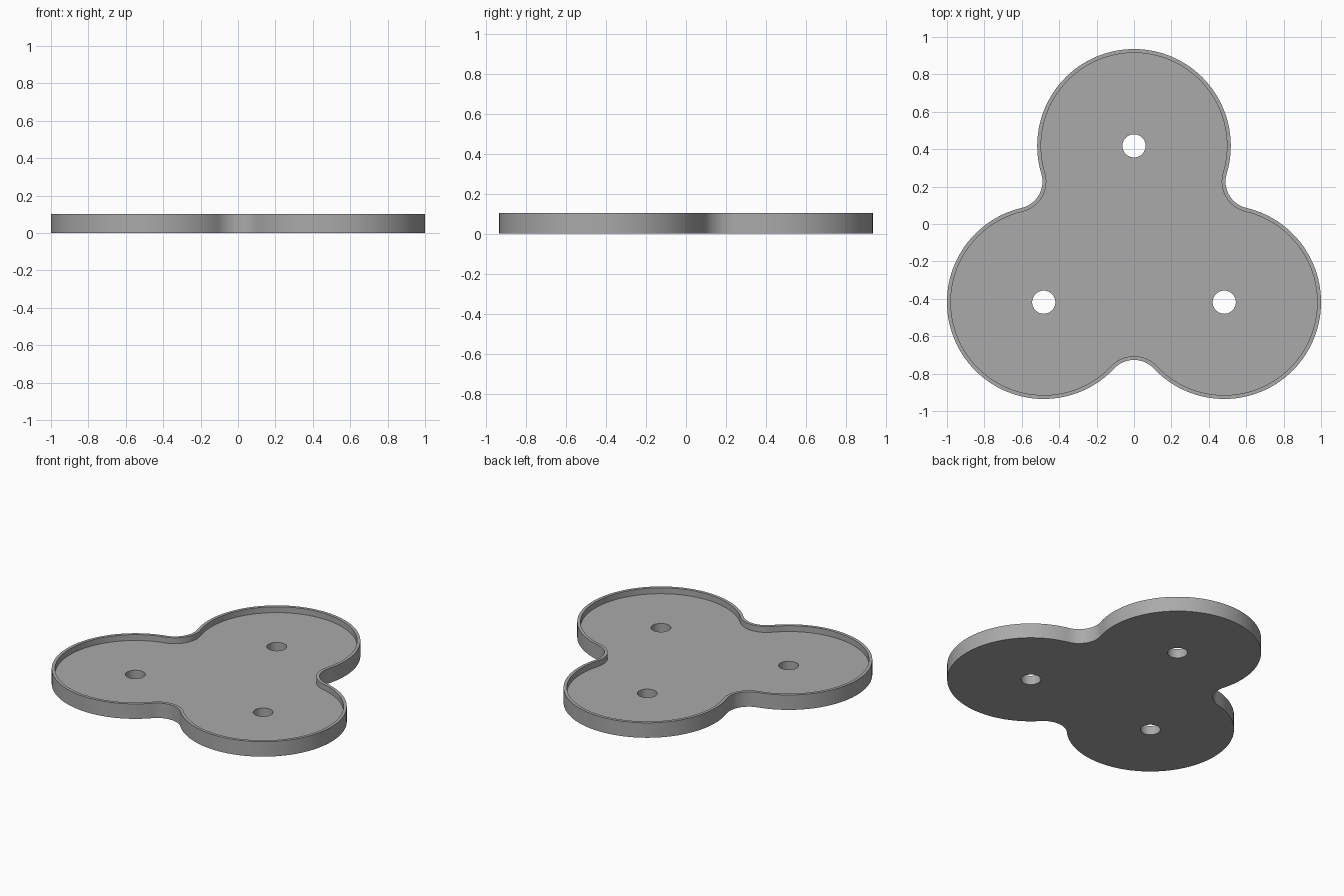
import bpy, bmesh
from math import atan2, cos, sin, pi, sqrt, tau
from mathutils import Vector

if "Cube" in bpy.data.objects:
    bpy.data.objects.remove(bpy.data.objects["Cube"], do_unlink=True)

LOBE_R, FILLET_R, HOLE_R = 0.5175, 0.145, 0.062
WALL, HEIGHT, FLOOR = 0.0205, 0.102, 0.062
SPREAD = (1 - LOBE_R) / sin(pi / 3)          # lobe centre to tray centre
CENTRE = Vector((0, -SPREAD / 4))            # centres the bounds on the origin


def polar(r, a):
    return Vector((cos(a), sin(a))) * r


def arc(centre, r, start, end, steps):
    return [centre + polar(r, start + (end - start) * i / steps) for i in range(steps)]


def trefoil(inset):
    """Three lobes blended by tangent concave arcs."""
    r, f = LOBE_R - inset, FILLET_R + inset
    reach = SPREAD / 2 + sqrt((r + f) ** 2 - (SPREAD * sin(pi / 3)) ** 2)
    points = []
    for k in range(3):
        axis = pi / 2 + k * tau / 3
        lobe, notch = polar(SPREAD, axis), polar(reach, axis + pi / 3)
        to_notch = notch - lobe
        tangent = atan2(to_notch.y, to_notch.x)
        half = (tangent - axis) % tau
        points += arc(lobe, r, axis - half, axis + half, 72)
        # the concave arc runs clockwise about its own centre
        start = axis + half + pi
        sweep = 2 * ((start - (axis + pi / 3 + pi)) % tau)
        points += arc(notch, f, start, start - sweep, 20)
    return [CENTRE + p for p in points]


def ring(bm, points, z):
    verts = [bm.verts.new((p.x, p.y, z)) for p in points]
    return verts, [bm.edges.new((v, verts[i - 1])) for i, v in enumerate(verts)]


def bridge(bm, a, b):
    for i in range(len(a[0])):
        bm.faces.new((a[0][i - 1], a[0][i], b[0][i], b[0][i - 1]))


grey = bpy.data.materials.new("mid grey")
grey.use_nodes = True
grey.diffuse_color = (0.4, 0.4, 0.4, 1)
grey.node_tree.nodes["Principled BSDF"].inputs["Base Color"].default_value = grey.diffuse_color

# Outer wall, rim and inner wall
bm = bmesh.new()
outer, inner = trefoil(0), trefoil(WALL)
base = ring(bm, outer, 0)
rim_out = ring(bm, outer, HEIGHT)
rim_in = ring(bm, inner, HEIGHT)
floor = ring(bm, inner, FLOOR)
for a, b in ((base, rim_out), (rim_out, rim_in), (rim_in, floor)):
    bridge(bm, a, b)

# Drilled holes through the floor
base_edges, floor_edges = list(base[1]), list(floor[1])
for k in range(3):
    hole = arc(CENTRE + polar(SPREAD, pi / 2 + k * tau / 3), HOLE_R, 0, tau, 40)
    low, high = ring(bm, hole, 0), ring(bm, hole, FLOOR)
    bridge(bm, low, high)
    base_edges += low[1]
    floor_edges += high[1]

# Underside and floor
for edges in (base_edges, floor_edges):
    bmesh.ops.triangle_fill(bm, edges=edges, use_beauty=True, use_dissolve=False, normal=(0, 0, 1))
bmesh.ops.recalc_face_normals(bm, faces=bm.faces)

mesh = bpy.data.meshes.new("three_lobed_tray")
bm.to_mesh(mesh)
bm.free()
mesh.materials.append(grey)
tray = bpy.data.objects.new("three_lobed_tray", mesh)
bpy.context.collection.objects.link(tray)
bpy.ops.object.select_all(action="DESELECT")
tray.select_set(True)
bpy.context.view_layer.objects.active = tray
bpy.ops.object.shade_smooth_by_angle(angle=pi / 6)
